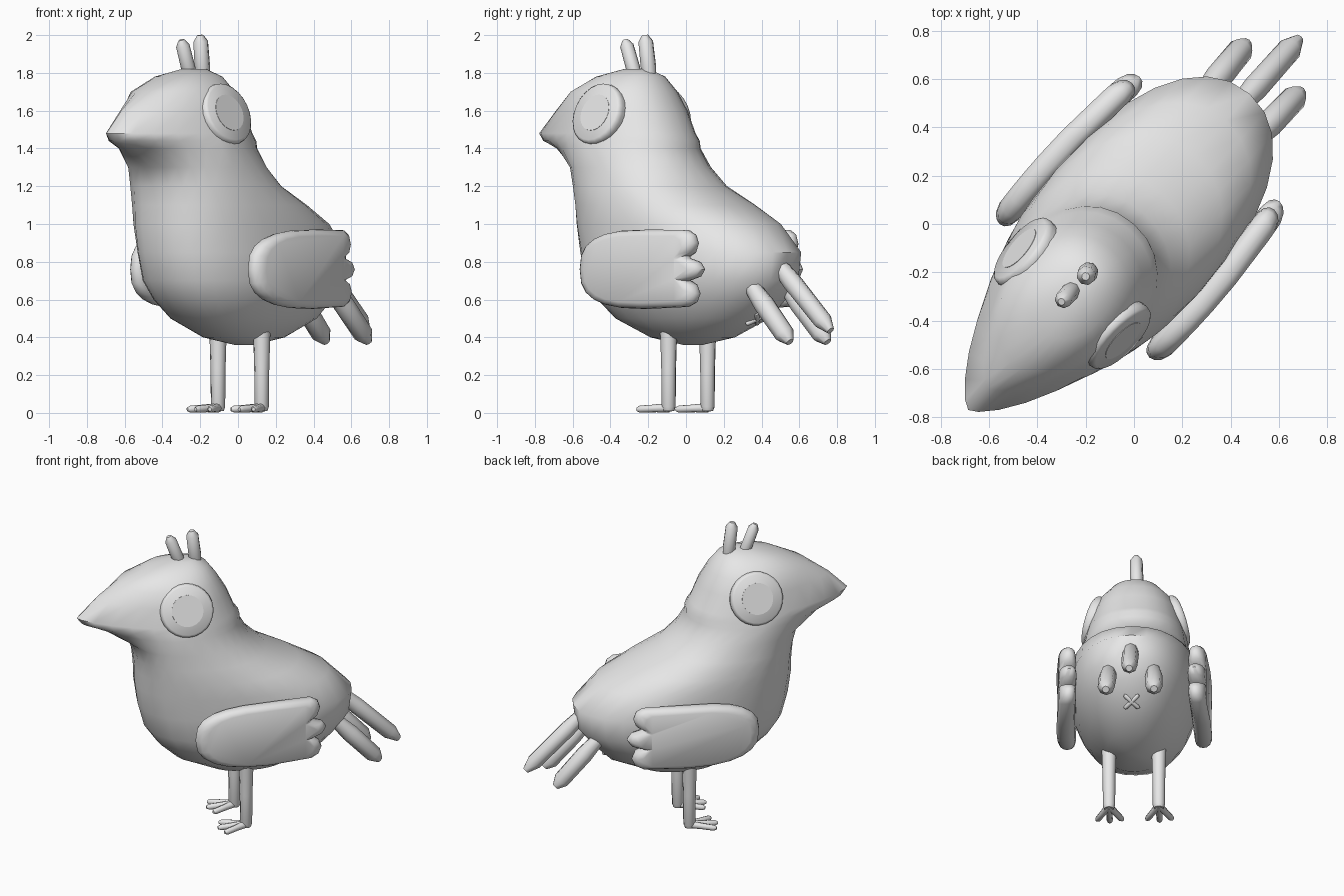
import bpy, bmesh
from math import sin, cos, sqrt, pi, tau, radians, copysign
from mathutils import Vector, Matrix

cube = bpy.data.objects.get("Cube")
if cube:
    bpy.data.objects.remove(cube)

# The bird is built facing -y, then turned as a whole
TURN = Matrix.Rotation(radians(-41.7), 4, 'Z')
SHADE = (.8, .8, .8, 1)

grey = bpy.data.materials.new("plain_grey")
grey.use_nodes = True
grey.diffuse_color = SHADE
grey.node_tree.nodes["Principled BSDF"].inputs["Base Color"].default_value = SHADE


def loft(name, rings, sharp=50):
    """Skin a list of equal-length rings and close both ends."""
    bm = bmesh.new()
    loops = [[bm.verts.new(TURN @ Vector(point)) for point in ring] for ring in rings]
    count = len(loops[0])
    for lower, upper in zip(loops, loops[1:]):
        for i in range(count):
            j = (i + 1) % count
            bm.faces.new((lower[i], lower[j], upper[j], upper[i]))
    bm.faces.new(loops[0][::-1])
    bm.faces.new(loops[-1])
    bmesh.ops.recalc_face_normals(bm, faces=bm.faces)
    mesh = bpy.data.meshes.new(name)
    bm.to_mesh(mesh)
    bm.free()
    mesh.materials.append(grey)
    for face in mesh.polygons:
        face.use_smooth = True
    mesh.set_sharp_from_angle(angle=radians(sharp))
    bpy.context.collection.objects.link(bpy.data.objects.new(name, mesh))


def rod(name, start, end, profile, sides=10):
    """Round bar from start to end; profile lists (fraction, radius)."""
    start, end = Vector(start), Vector(end)
    axis = end - start
    turn = axis.to_track_quat('Z', 'Y')
    angles = [tau * i / sides for i in range(sides)]
    loft(name, [[start + axis * along + turn @ Vector((radius * cos(a), radius * sin(a), 0))
                 for a in angles] for along, radius in profile])


def feather(name, start, end, radius):
    """Blunt rod that narrows at its tip."""
    rod(name, start, end, [(0, radius * .8), (.3, radius), (.86, radius * .95), (1, radius * .4)], 8)


def power(value, exponent):
    """Signed power, for superellipse curves."""
    return copysign(abs(value) ** exponent, value)


def body_ring(height, front, back, half_width, count=28):
    """Horizontal body slice: round behind, more pointed where it reaches out as the beak."""
    middle = max(-.42, (front + back) / 2)
    front_shape = max(1.4, 2.3 - 4 * max(0, -front - .68))
    ring = []
    for i in range(count):
        a = tau * i / count
        exponent = 2 / (front_shape if sin(a) < 0 else 2.15)
        reach = back - middle if sin(a) > 0 else middle - front
        ring.append((half_width * power(cos(a), exponent),
                     middle + reach * power(sin(a), exponent), height))
    return ring


# Body, head and beak in one skin: height, front, back, half width
slices = [
    (.36, 0, .1, .05), (.4, -.2, .3, .17), (.5, -.42, .52, .28), (.6, -.53, .62, .34),
    (.7, -.6, .7, .38), (.85, -.64, .72, .39), (1, -.66, .57, .39), (1.1, -.66, .38, .38),
    (1.2, -.67, .17, .36), (1.3, -.7, .06, .34), (1.4, -.88, 0, .33), (1.44, -1, 0, .32),
    (1.48, -1.03, -.03, .31), (1.6, -.91, -.08, .28), (1.7, -.76, -.14, .24),
    (1.78, -.58, -.2, .16), (1.82, -.42, -.28, .06),
]
loft("body", [body_ring(*values) for values in slices])

# Wing outline as (depth, height): rounded front edge, then three feather lobes at the rear
WING_MIDDLE = Vector((.05, .76))
outline = []
for i in range(13):
    a = pi * i / 12 - pi / 2
    outline.append(Vector((.1 - .47 * cos(a) ** .75, .76 + .21 * power(sin(a), .75))))
for height, half, tip in ((.9, .07, .43), (.76, .06, .47), (.63, .07, .44)):
    for i in range(5):
        a = radians(80 - 40 * i)
        outline.append(Vector((.36 + (tip - .36) * cos(a), height + half * sin(a))))


def wing_ring(side, layer):
    """One layer of the wing, bowed around the body and closing in towards the tail."""
    a = radians(24 * layer)
    ring = []
    for point in outline:
        depth, height = WING_MIDDLE + (point - WING_MIDDLE) * (.65 + .35 * sqrt(cos(a)))
        out = .43 + .055 * sin(a) - .035 * depth - .15 * (depth - .06) ** 2
        ring.append((side * out, depth, height))
    return ring


for side, tag in ((1, "left"), (-1, "right")):
    loft(tag + "_wing", [wing_ring(side, layer) for layer in range(-3, 4)], 60)

    # Eyes: shallow discs tipped slightly upwards, each with a thin pupil plate
    out = Vector((side * .94, -.04, .33)).normalized()
    face = Vector((side * .287, -.39, 1.59))
    rod(tag + "_eye", face - out * .07, face, [(0, .165), (.55, .17), (.85, .166), (1, .153)], 24)
    rod(tag + "_pupil", face - out * .002, face + out * .002, [(0, .1), (1, .1)], 24)

    # Legs and three-toed feet
    x = side * .155
    rod(tag + "_leg", (x, .015, .01), (x, .015, .46), [(0, .03), (.05, .038), (.5, .04), (1, .047)])
    for toe, spread in (("inner", -side), ("middle", 0), ("outer", side)):
        rod(f"{tag}_{toe}_toe", (x, .02, .028), (x + spread * .08, abs(spread) * .025 - .165, .019),
            [(0, .025), (.5, .02), (.9, .019), (1, .01)], 8)

    # Outer tail feathers
    feather(tag + "_tail_feather", (side * .14, .6, .66), (side * .15, .87, .375), .056)

    # Crossed bars under the tail
    rod(tag + "_vent_bar", (side * .045, .465, .47), (-side * .045, .54, .525),
        [(0, .008), (.1, .014), (.9, .014), (1, .008)], 8)

# Middle tail feather and the two crest feathers
feather("middle_tail_feather", (0, .64, .8), (0, 1.025, .435), .053)
feather("rear_crest", (-.01, -.265, 1.76), (-.005, -.295, 2), .042)
feather("front_crest", (-.01, -.36, 1.76), (-.01, -.44, 1.975), .038)
